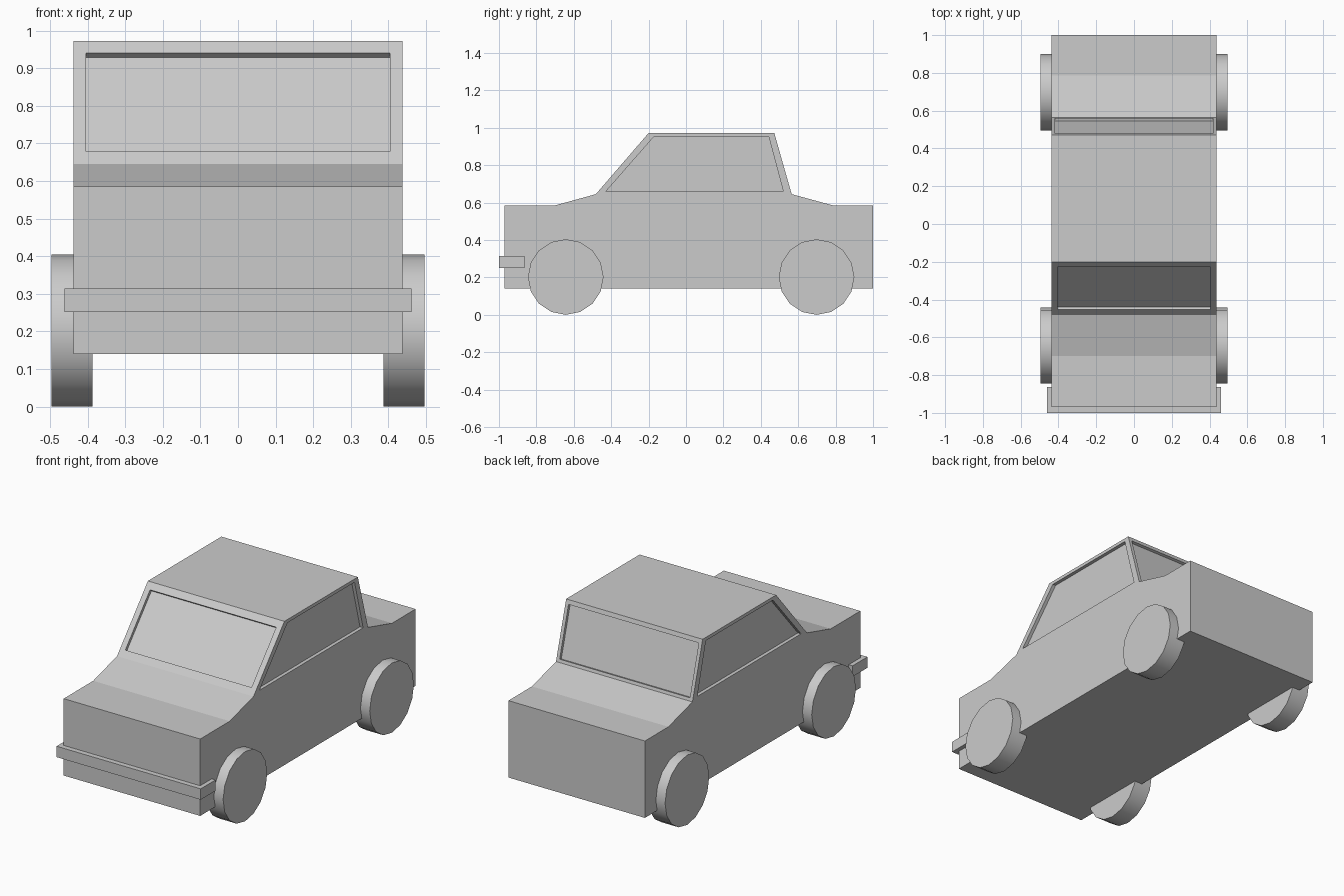
import bpy, bmesh, math
from mathutils import Vector

if "Cube" in bpy.data.objects:
    bpy.data.objects.remove(bpy.data.objects["Cube"])

W = 0.437  # half width of the body
# side outline (y, z), clockwise from the lower front corner
LOWER_FRONT = [(-0.97, 0.14), (-0.97, 0.585), (-0.70, 0.585)]
CABIN = [(-0.482, 0.645), (-0.20, 0.972), (0.472, 0.972), (0.565, 0.645)]
LOWER_REAR = [(0.785, 0.585), (1.0, 0.585), (1.0, 0.14)]
OUTLINE = LOWER_FRONT + CABIN + LOWER_REAR
SIDE_WINDOW = [(-0.428, 0.66), (-0.171, 0.953), (0.442, 0.953), (0.52, 0.66)]


def add_face(bm, points):
    bm.faces.new([bm.verts.new(p) for p in points])


def add_window(bm, outer, inner, inward):
    """Frame, recess walls and pane, from two matching loops."""
    pane = [Vector(p) + Vector(inward) for p in inner]
    for a, b in ((outer, inner), (inner, pane)):
        for i in range(4):
            j = (i + 1) % 4
            add_face(bm, [a[i], a[j], b[j], b[i]])
    add_face(bm, pane)


def add_end_window(bm, low, high, z0, z1, half, depth):
    """Window in a sloped end of the cabin."""
    def at(z):
        t = (z - low[1]) / (high[1] - low[1])
        return low[0] + t * (high[0] - low[0])

    outer = [(-W, *low), (W, *low), (W, *high), (-W, *high)]
    inner = [(-half, at(z0), z0), (half, at(z0), z0),
             (half, at(z1), z1), (-half, at(z1), z1)]
    dy, dz = high[0] - low[0], high[1] - low[1]
    normal = Vector((0, math.copysign(dz, dy), -abs(dy))).normalized()
    add_window(bm, outer, inner, normal * depth)


# body shell with recessed windows
bm = bmesh.new()
for i, a in enumerate(OUTLINE):
    b = OUTLINE[(i + 1) % len(OUTLINE)]
    if i not in (3, 5):  # windscreen and rear window slopes
        add_face(bm, [(-W, *a), (W, *a), (W, *b), (-W, *b)])
for s in (-1, 1):
    lower = LOWER_FRONT + [CABIN[0], CABIN[3]] + LOWER_REAR
    add_face(bm, [(s * W, *p) for p in lower])
    add_window(bm, [(s * W, *p) for p in CABIN],
               [(s * W, *p) for p in SIDE_WINDOW], (-s * 0.02, 0, 0))
add_end_window(bm, CABIN[0], CABIN[1], 0.678, 0.94, 0.404, 0.017)
add_end_window(bm, CABIN[3], CABIN[2], 0.662, 0.948, 0.417, 0.016)
bmesh.ops.remove_doubles(bm, verts=bm.verts, dist=0.0005)
bmesh.ops.recalc_face_normals(bm, faces=bm.faces)
mesh = bpy.data.meshes.new("body")
bm.to_mesh(mesh)
bm.free()
bpy.context.collection.objects.link(bpy.data.objects.new("body", mesh))

# front bumper
bpy.ops.mesh.primitive_cube_add(size=1, location=(0, -0.932, 0.283))
bumper = bpy.context.object
bumper.name = "front_bumper"
bumper.scale = (0.923, 0.136, 0.063)

# wheels
for end, y in (("front", -0.643), ("rear", 0.698)):
    for side, s in (("left", -1), ("right", 1)):
        bpy.ops.mesh.primitive_cylinder_add(
            vertices=16, radius=0.202, depth=0.109,
            location=(s * 0.4415, y, 0.202), rotation=(0, math.pi / 2, 0))
        bpy.context.object.name = f"{end}_{side}_wheel"
        bpy.ops.object.shade_smooth_by_angle(angle=math.radians(40))
